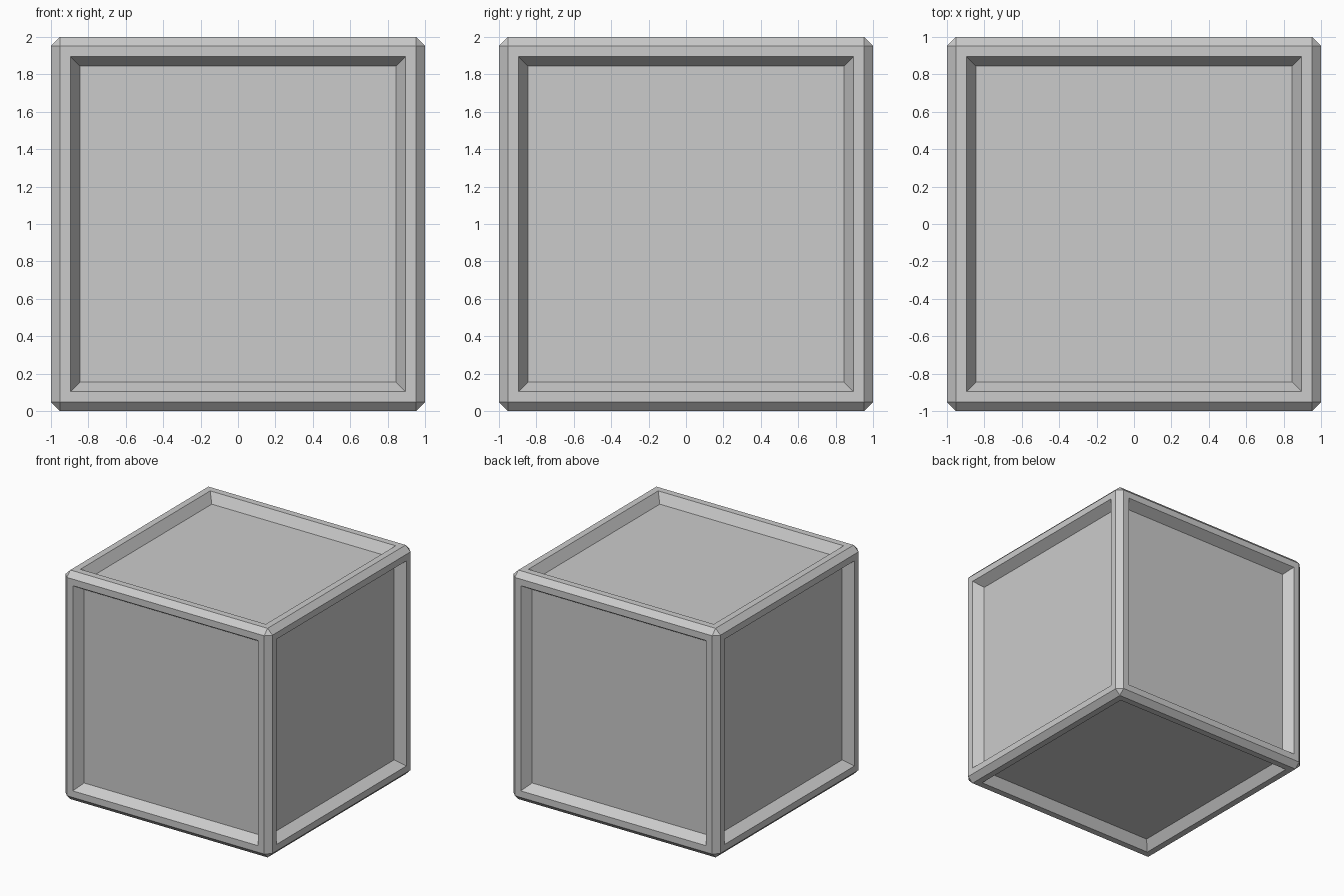
import bpy, bmesh

if "Cube" in bpy.data.objects:
    bpy.data.objects.remove(bpy.data.objects["Cube"])

BEVEL = 0.047     # chamfer along the outer edges
RIM = 0.128       # outer edge to the panel opening
SLOPE = 0.072     # width of the sloped panel wall
DEPTH = 0.083     # how far each panel is recessed

# Chamfered cube body
bm = bmesh.new()
bmesh.ops.create_cube(bm, size=2.0)
bmesh.ops.translate(bm, verts=bm.verts, vec=(0, 0, 1))
bmesh.ops.bevel(bm, geom=bm.edges[:], offset=BEVEL, offset_type='OFFSET',
                segments=1, profile=0.5, affect='EDGES')
bm.normal_update()

# Recessed panel with sloped walls on each of the six sides
sides = [f for f in bm.faces if f.calc_area() > 1]
bmesh.ops.inset_individual(bm, faces=sides, thickness=RIM - BEVEL)
bmesh.ops.inset_individual(bm, faces=sides, thickness=SLOPE)
for f in sides:
    bmesh.ops.translate(bm, verts=f.verts, vec=f.normal * -DEPTH)
bmesh.ops.recalc_face_normals(bm, faces=bm.faces)

mesh = bpy.data.meshes.new("panelled_crate")
bm.to_mesh(mesh)
bm.free()
crate = bpy.data.objects.new("panelled_crate", mesh)
bpy.context.collection.objects.link(crate)
